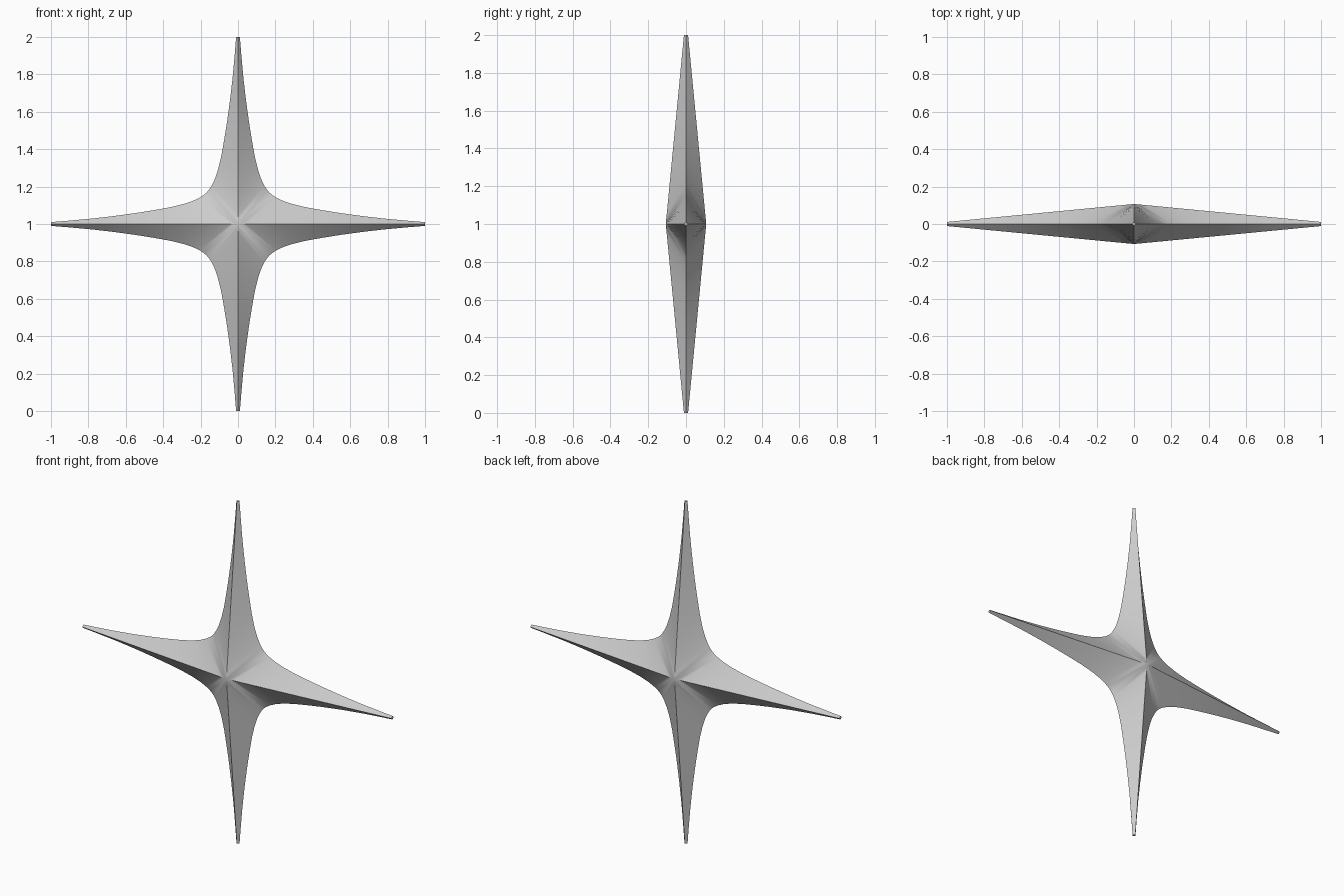
import bpy, bmesh, math

if "Cube" in bpy.data.objects:
    bpy.data.objects.remove(bpy.data.objects["Cube"])

# Half-outline of one arm: (distance from centre, half width), from inner corner to tip
OUTLINE = [(0.168, 0.168), (0.183, 0.155), (0.205, 0.141), (0.24, 0.124),
           (0.29, 0.107), (0.36, 0.09), (0.45, 0.074), (0.55, 0.058),
           (0.66, 0.043), (0.78, 0.029), (0.89, 0.019), (1.0, 0.01)]
CENTRE_DEPTH, TIP_DEPTH = 0.107, 0.011
INNER = OUTLINE[0][0]


def ridge(r):
    """Straight ridge falling from the centre peak to the tip."""
    t = (r - INNER) / (1 - INNER)
    return t, CENTRE_DEPTH + (TIP_DEPTH - CENTRE_DEPTH) * t


bm = bmesh.new()

# Four arms, each with two slopes on the front and two on the back
for k in range(4):
    c, s = round(math.cos(k * math.pi / 2)), round(math.sin(k * math.pi / 2))

    def vert(r, w, y):
        return bm.verts.new((c * r - s * w, y, 1 + s * r + c * w))

    for face_side in (-1, 1):
        for arm_side in (-1, 1):
            rows = []
            for r, w in OUTLINE:
                rr, depth = ridge(r)
                rows.append((vert(rr, 0, face_side * depth),
                             vert(r, arm_side * w, 0)))
            for (a, b), (d, e) in zip(rows, rows[1:]):
                bm.faces.new((a, b, e, d))

    # Blunt tip
    bm.faces.new([vert(1, 0.01, 0), vert(1, 0, TIP_DEPTH),
                  vert(1, -0.01, 0), vert(1, 0, -TIP_DEPTH)])

bmesh.ops.remove_doubles(bm, verts=bm.verts, dist=0.0005)
bmesh.ops.recalc_face_normals(bm, faces=bm.faces)

mesh = bpy.data.meshes.new("four_point_star")
bm.to_mesh(mesh)
bm.free()
star = bpy.data.objects.new("four_point_star", mesh)
bpy.context.collection.objects.link(star)

# Smooth slopes with crisp ridges and rim
bpy.context.view_layer.objects.active = star
star.select_set(True)
bpy.ops.object.shade_smooth_by_angle(angle=math.radians(50))
